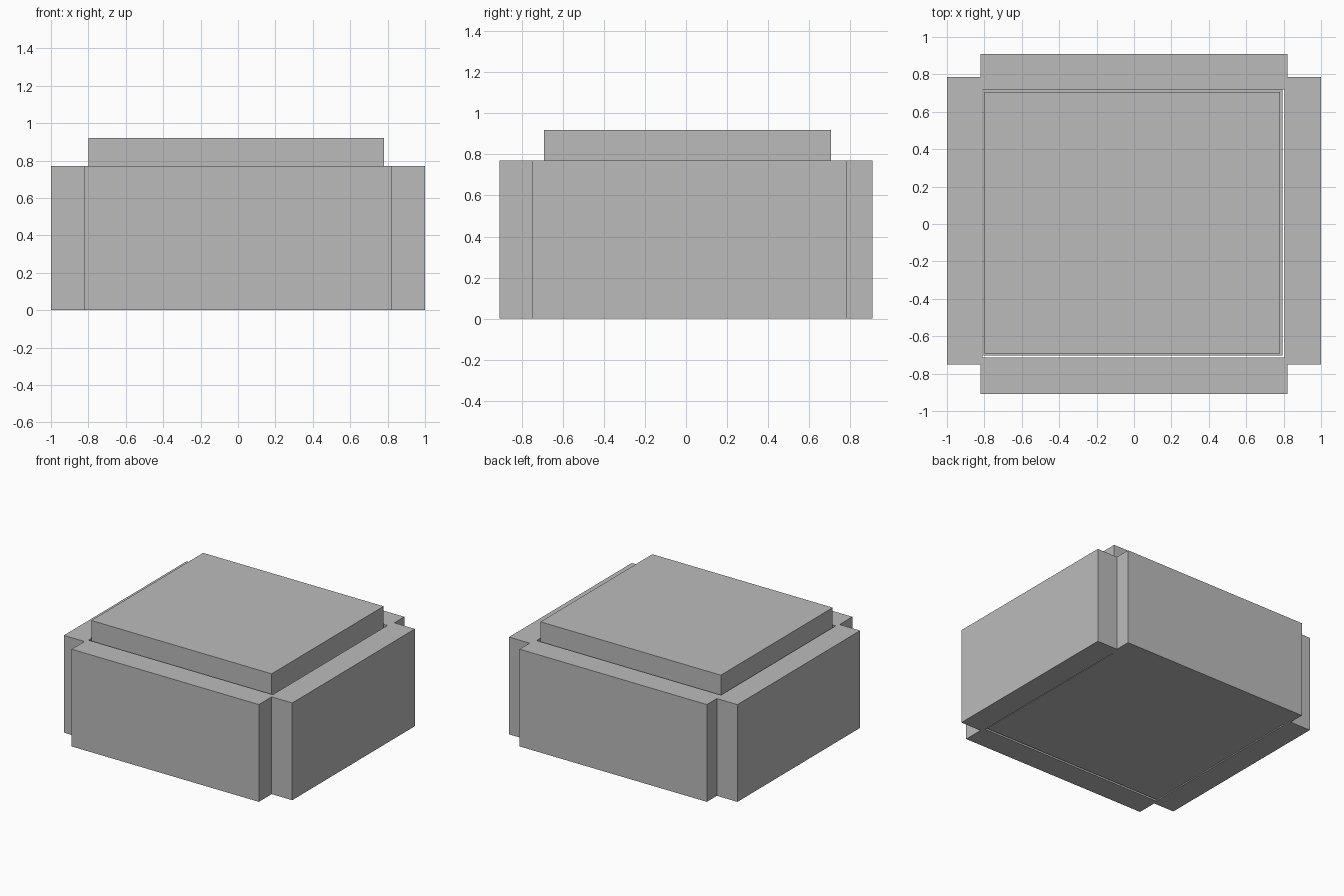
import bpy, bmesh

if "Cube" in bpy.data.objects:
    bpy.data.objects.remove(bpy.data.objects["Cube"])

grey = bpy.data.materials.new("plain grey")
grey.diffuse_color = (0.5, 0.5, 0.5, 1)
grey.use_nodes = True
grey.node_tree.nodes["Principled BSDF"].inputs["Base Color"].default_value = grey.diffuse_color


def prism(name, loops, z0, z1):
    """Extrude an outline (first loop) with optional holes from z0 to z1."""
    bm = bmesh.new()
    edges = []
    for loop in loops:
        vs = [bm.verts.new((x, y, z0)) for x, y in loop]
        edges += [bm.edges.new((vs[i - 1], vs[i])) for i in range(len(vs))]
    bmesh.ops.triangle_fill(bm, edges=edges, use_beauty=True)
    ext = bmesh.ops.extrude_face_region(bm, geom=bm.faces[:], use_keep_orig=True)
    top = [g for g in ext["geom"] if isinstance(g, bmesh.types.BMVert)]
    bmesh.ops.translate(bm, verts=top, vec=(0, 0, z1 - z0))
    bmesh.ops.recalc_face_normals(bm, faces=bm.faces[:])
    bmesh.ops.dissolve_limit(bm, angle_limit=0.01, verts=bm.verts[:], edges=bm.edges[:])
    mesh = bpy.data.meshes.new(name)
    bm.to_mesh(mesh)
    bm.free()
    mesh.materials.append(grey)
    ob = bpy.data.objects.new(name, mesh)
    bpy.context.collection.objects.link(ob)
    return ob


def rect(x0, x1, y0, y1):
    return [(x0, y0), (x1, y0), (x1, y1), (x0, y1)]


# Outer frame: notched corners around a rectangular well
X, Y, XN, YF, YB = 1.0, 0.91, 0.82, -0.75, 0.785
right = [(XN, -Y), (XN, YF), (X, YF), (X, YB), (XN, YB), (XN, Y)]
left = [(-x, y) for x, y in reversed(right)]
prism("outer_frame", [right + left, rect(-0.81, 0.805, -0.715, 0.72)], 0, 0.77)

# Inner base filling most of the well, and the raised block on it
prism("inner_base", [rect(-0.805, 0.795, -0.702, 0.718)], 0.004, 0.4)
prism("raised_block", [rect(-0.80, 0.78, -0.693, 0.707)], 0.4, 0.92)
